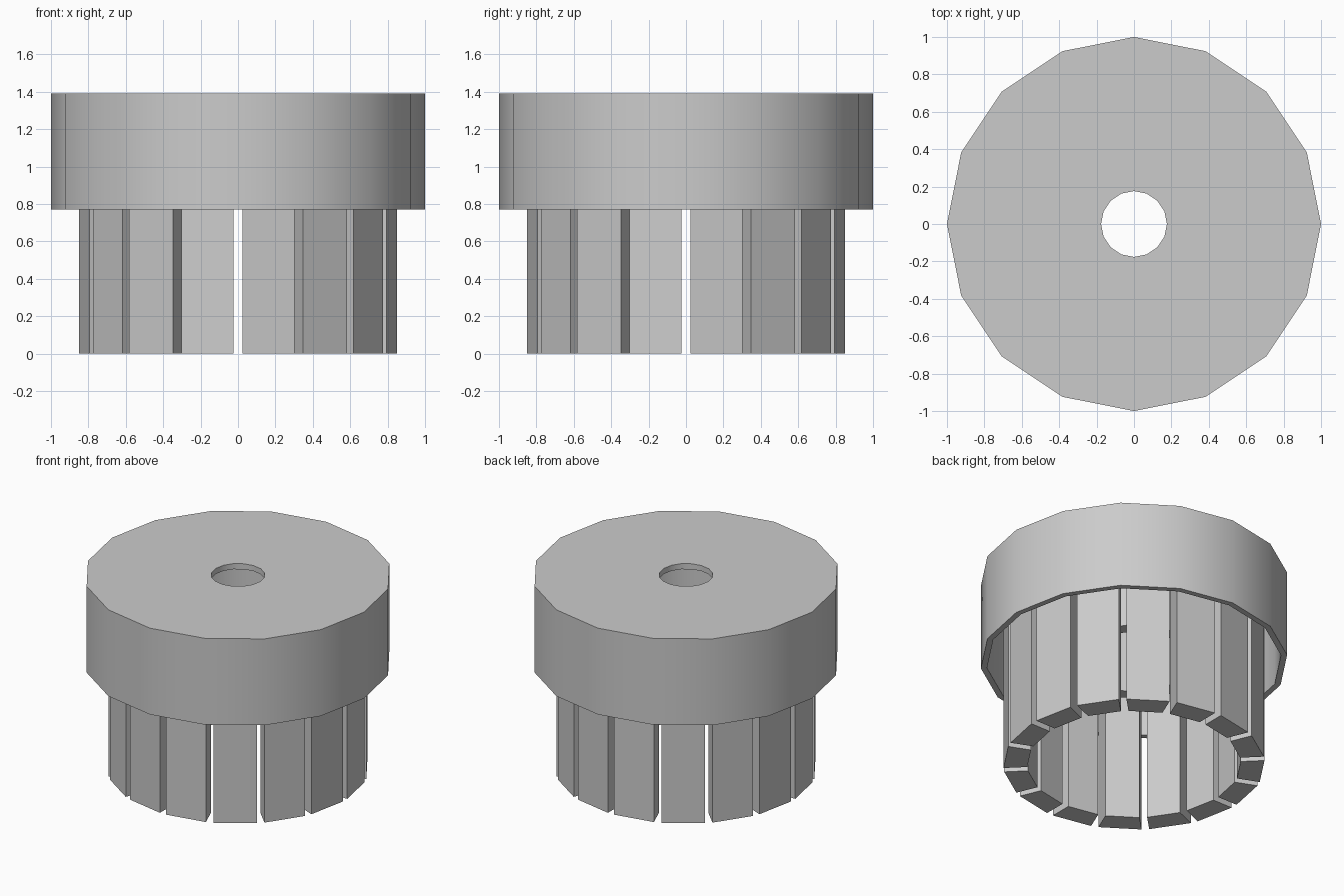
import bpy, bmesh
from math import radians, sin, cos, tan, pi
from mathutils import Vector

cube = bpy.data.objects.get("Cube")
if cube:
    bpy.data.objects.remove(cube, do_unlink=True)

SIDES = 16
STEP = 2 * pi / SIDES
RIM_Z, CEILING_Z, TOP_Z = 0.77, 1.35, 1.39

grey = bpy.data.materials.new("light grey")
grey.use_nodes = True
grey.diffuse_color = (0.6, 0.6, 0.6, 1)
grey.node_tree.nodes["Principled BSDF"].inputs["Base Color"].default_value = grey.diffuse_color


def finish(bm, name, smooth):
    bmesh.ops.recalc_face_normals(bm, faces=bm.faces)
    mesh = bpy.data.meshes.new(name)
    bm.to_mesh(mesh)
    bm.free()
    mesh.materials.append(grey)
    obj = bpy.data.objects.new(name, mesh)
    bpy.context.collection.objects.link(obj)
    if smooth:
        bpy.ops.object.select_all(action="DESELECT")
        obj.select_set(True)
        bpy.context.view_layer.objects.active = obj
        bpy.ops.object.shade_smooth_by_angle(angle=radians(30))
    return obj


def lathe(name, profile):
    """Revolve a closed (radius, height) profile around z."""
    bm = bmesh.new()
    rings = [[bm.verts.new((r * cos(i * STEP), r * sin(i * STEP), z)) for r, z in profile]
             for i in range(SIDES)]
    n = len(profile)
    for i in range(SIDES):
        a, b = rings[i], rings[(i + 1) % SIDES]
        for j in range(n):
            k = (j + 1) % n
            bm.faces.new((a[j], b[j], b[k], a[k]))
    return finish(bm, name, True)


# Hollow cap with a hole through its top plate
lathe("cap", [(0.176, CEILING_Z), (0.176, TOP_Z), (1, TOP_Z), (1, RIM_Z),
              (0.96, RIM_Z), (0.96, CEILING_Z)])

# Tube hanging inside the cap
lathe("inner_tube", [(0.39, RIM_Z), (0.48, RIM_Z), (0.48, CEILING_Z), (0.39, CEILING_Z)])

# Ring of prongs separated by parallel-sided slots
OUTER, INNER, SLOT = 0.855, 0.70, 0.05
bm = bmesh.new()
for i in range(SIDES):
    mid = (i + 0.5) * STEP
    out = Vector((cos(mid), sin(mid), 0))
    side = Vector((-sin(mid), cos(mid), 0))
    corners = []
    for radius, signs in ((INNER, (-1, 1)), (OUTER, (1, -1))):
        apothem = radius * cos(STEP / 2)
        half = apothem * tan(STEP / 2) - SLOT / 2 / cos(STEP / 2)
        corners += [out * apothem + side * half * s for s in signs]
    base = bm.faces.new([bm.verts.new(c) for c in corners])
    top = bmesh.ops.extrude_face_region(bm, geom=[base], use_keep_orig=True)
    bmesh.ops.translate(bm, vec=(0, 0, CEILING_Z),
                        verts=[v for v in top["geom"] if isinstance(v, bmesh.types.BMVert)])
finish(bm, "prongs", False)
